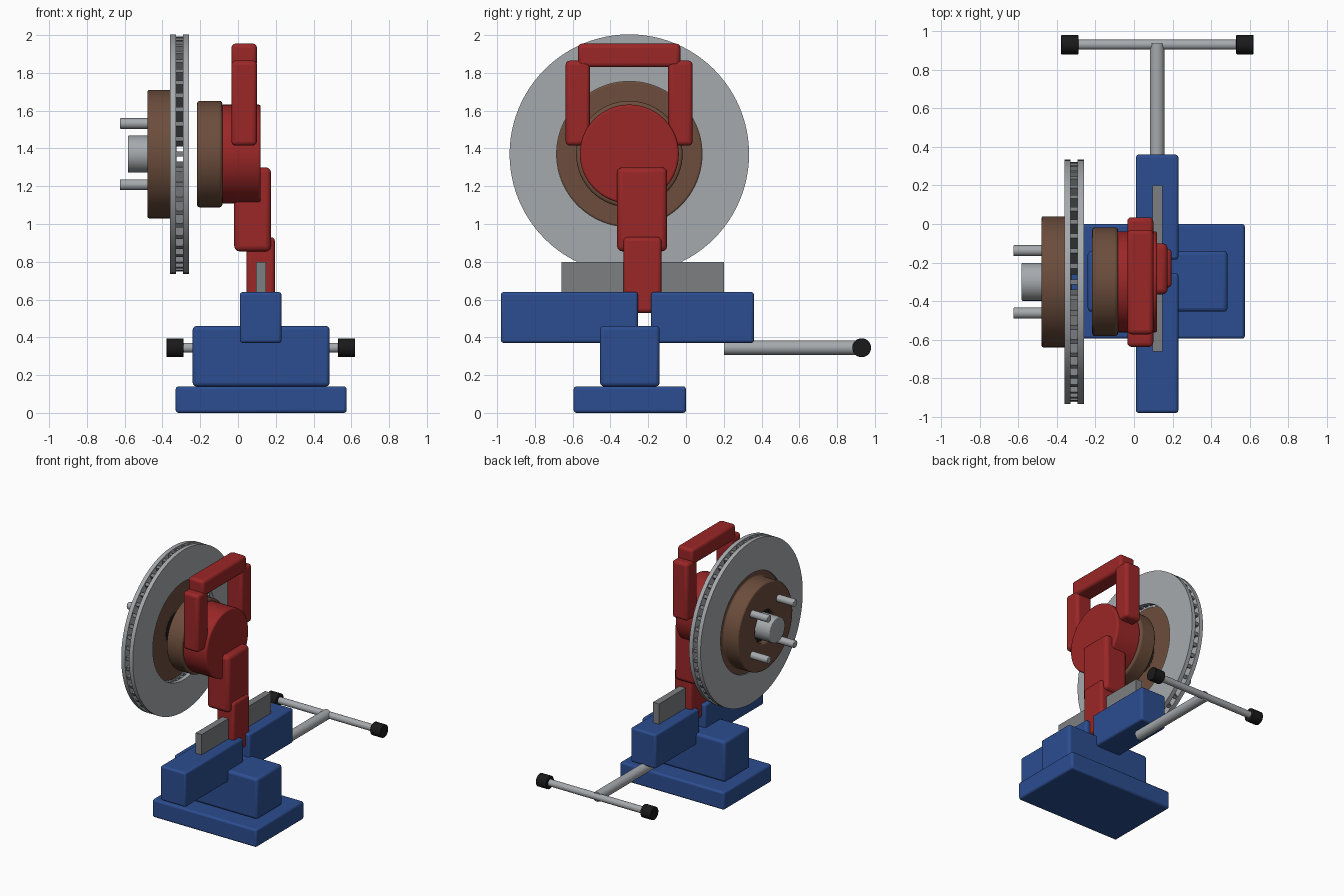
import bpy, bmesh, math
from mathutils import Matrix, Vector

if "Cube" in bpy.data.objects:
    bpy.data.objects.remove(bpy.data.objects["Cube"])


def material(name, rgb):
    m = bpy.data.materials.new(name)
    m.diffuse_color = (*rgb, 1)
    m.use_nodes = True
    m.node_tree.nodes["Principled BSDF"].inputs["Base Color"].default_value = m.diffuse_color
    return m


BLUE = material("blue_paint", (0.025, 0.075, 0.28))
RED = material("red_paint", (0.33, 0.02, 0.02))
BROWN = material("brown_metal", (0.15, 0.075, 0.045))
STEEL = material("steel", (0.38, 0.4, 0.42))
DARK_STEEL = material("dark_steel", (0.2, 0.21, 0.22))
BLACK = material("black_rubber", (0.01, 0.01, 0.01))

CY, CZ = -0.30, 1.37          # rotor axis, running along x
AXIS = {'x': Matrix.Rotation(math.pi / 2, 4, 'Y'),
        'y': Matrix.Rotation(-math.pi / 2, 4, 'X')}


def finish(name, bm, mat, loc, bevel=0, segs=3):
    bmesh.ops.recalc_face_normals(bm, faces=bm.faces)
    me = bpy.data.meshes.new(name)
    bm.to_mesh(me)
    bm.free()
    ob = bpy.data.objects.new(name, me)
    ob.location = loc
    bpy.context.collection.objects.link(ob)
    me.materials.append(mat)
    bpy.ops.object.select_all(action='DESELECT')
    ob.select_set(True)
    bpy.context.view_layer.objects.active = ob
    bpy.ops.object.shade_smooth_by_angle(angle=math.radians(35))
    if bevel:
        mod = ob.modifiers.new("bevel", 'BEVEL')
        mod.width, mod.segments = bevel, segs
        mod.limit_method = 'ANGLE'
    return ob


def box(name, xs, ys, zs, mat, bevel=0.015):
    lo, hi = map(Vector, zip(xs, ys, zs))
    bm = bmesh.new()
    bmesh.ops.create_cube(bm, size=1)
    bmesh.ops.scale(bm, vec=hi - lo, verts=bm.verts)
    return finish(name, bm, mat, (lo + hi) / 2, bevel)


def rod(name, axis, span, centre, r, mat, bevel=0, sides=32):
    """Cylinder along x or y; centre holds the other two coordinates."""
    bm = bmesh.new()
    bmesh.ops.create_cone(bm, cap_ends=True, segments=sides, radius1=r, radius2=r,
                          depth=span[1] - span[0], matrix=AXIS[axis])
    mid = sum(span) / 2
    loc = (mid, *centre) if axis == 'x' else (centre[0], mid, centre[1])
    return finish(name, bm, mat, loc, bevel)


def lathe(name, profile, mat, bevel=0, steps=96):
    """Closed (x, radius) profile spun about the rotor axis."""
    bm = bmesh.new()
    vs = [bm.verts.new((x, 0, r)) for x, r in profile]
    es = [bm.edges.new((vs[i], vs[(i + 1) % len(vs)])) for i in range(len(vs))]
    bmesh.ops.spin(bm, geom=vs + es, cent=(0, 0, 0), axis=(1, 0, 0),
                   angle=math.tau, steps=steps)
    bmesh.ops.remove_doubles(bm, verts=bm.verts, dist=1e-5)
    return finish(name, bm, mat, (0, CY, CZ), bevel, 2)


# Vise base and jaws
box("base_plate", (-0.33, 0.575), (-0.595, 0), (0, 0.14), BLUE)
box("vise_body", (-0.24, 0.485), (-0.455, -0.14), (0.14, 0.46), BLUE, 0.02)
box("front_jaw", (0.01, 0.23), (-0.98, -0.255), (0.37, 0.64), BLUE)
box("back_jaw", (0.01, 0.23), (-0.185, 0.36), (0.37, 0.64), BLUE)
box("front_jaw_plate", (0.095, 0.147), (-0.66, -0.33), (0.45, 0.80), DARK_STEEL, 0)
box("back_jaw_plate", (0.095, 0.147), (-0.13, 0.20), (0.45, 0.80), DARK_STEEL, 0)

# Vise screw and handle
rod("vise_screw", 'y', (0.20, 0.935), (0.12, 0.345), 0.038, STEEL)
rod("vise_handle", 'x', (-0.30, 0.54), (0.93, 0.345), 0.026, STEEL)
for side, x in (("left", -0.333), ("right", 0.575)):
    rod(side + "_handle_grip", 'x', (x - 0.045, x + 0.045), (0.93, 0.345), 0.05,
        BLACK, 0.004)

# Red upright and caliper bracket
box("lower_arm", (0.045, 0.195), (-0.33, -0.13), (0.53, 0.93), RED, 0.02)
box("upper_arm", (-0.02, 0.175), (-0.365, -0.10), (0.855, 1.30), RED, 0.028)
rod("hub_carrier", 'x', (-0.09, 0.12), (CY, CZ), 0.262, RED, 0.012, 64)
for side, y in (("front", (-0.637, -0.508)), ("back", (-0.094, 0.035))):
    box(side + "_bracket_post", (-0.035, 0.10), y, (1.415, 1.865), RED, 0.022)
box("bracket_bridge", (-0.035, 0.10), (-0.572, -0.03), (1.83, 1.955), RED, 0.022)
rod("bearing_housing", 'x', (-0.217, -0.083), (CY, CZ), 0.282, BROWN, 0.015, 64)

# Vented disc: two plates joined by radial vanes
lathe("outer_disc_plate", [(-0.36, 0.385), (-0.36, 0.634), (-0.328, 0.634),
                           (-0.328, 0.385)], STEEL)
lathe("inner_disc_plate", [(-0.292, 0.385), (-0.292, 0.634), (-0.26, 0.634),
                           (-0.26, 0.385)], STEEL)
bm = bmesh.new()
for i in range(48):
    turn = Matrix.Rotation(math.tau * i / 48, 4, 'X')
    bmesh.ops.create_cube(bm, size=1, matrix=turn @ Matrix.Translation((-0.31, 0, 0.51))
                          @ Matrix.Diagonal((0.04, 0.026, 0.225, 1)))
finish("cooling_vanes", bm, DARK_STEEL, (0, CY, CZ))

# Disc hat with flange and centre hole
lathe("disc_hat", [(-0.48, 0.125), (-0.48, 0.34), (-0.352, 0.34), (-0.352, 0.388),
                   (-0.325, 0.388), (-0.325, 0.125)], BROWN, 0.01)

# Hub, dark recess and wheel studs
rod("hub_recess", 'x', (-0.44, -0.33), (CY, CZ), 0.126, BLACK)
rod("hub_cap", 'x', (-0.583, -0.43), (CY, CZ), 0.098, STEEL, 0.006, 48)
for i in range(4):
    a = math.pi / 4 + i * math.pi / 2
    rod(f"wheel_stud_{i + 1}", 'x', (-0.626, -0.46),
        (CY + 0.229 * math.cos(a), CZ + 0.229 * math.sin(a)), 0.028, STEEL, 0.005, 24)
